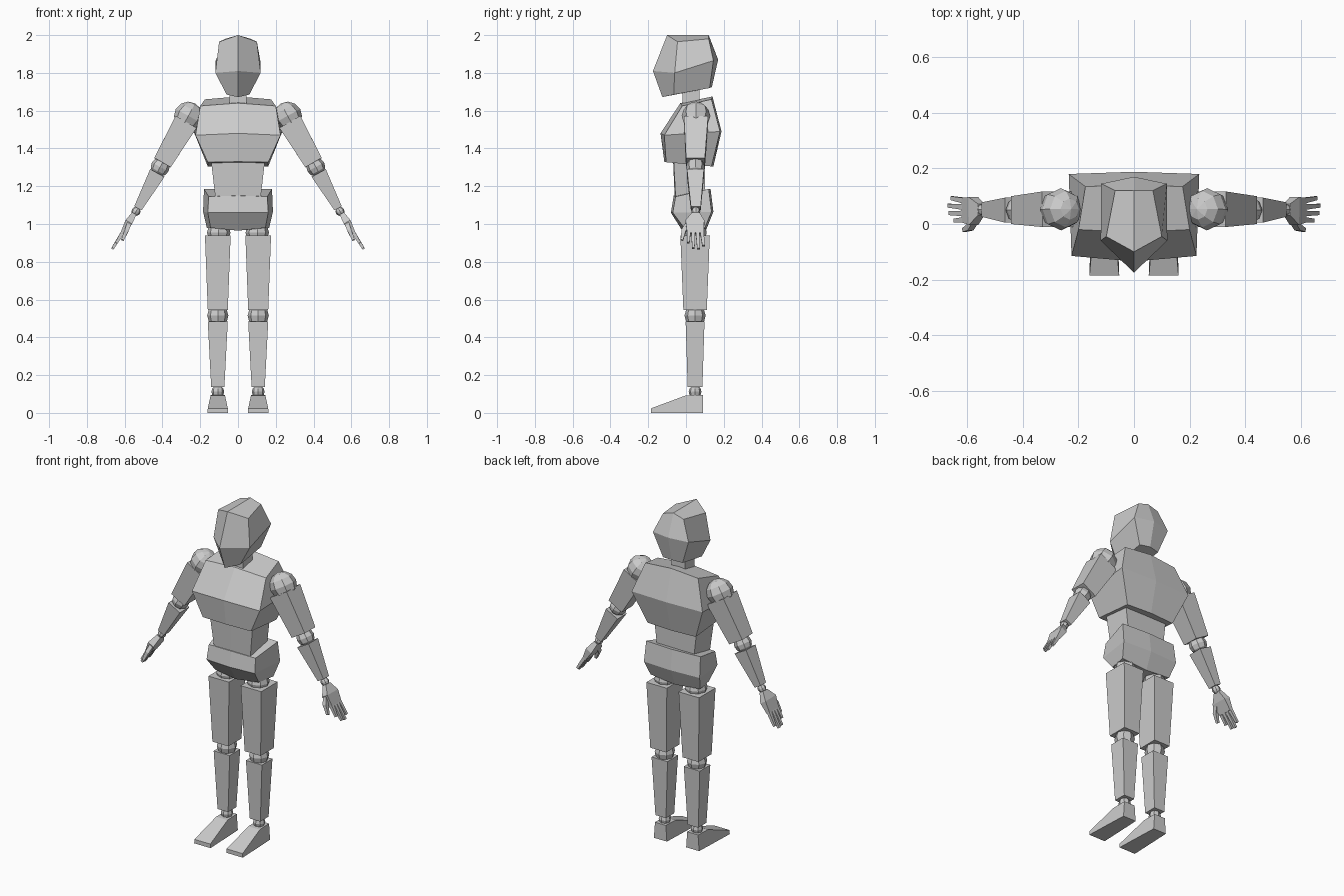
import bpy, bmesh
from mathutils import Vector, Matrix

if "Cube" in bpy.data.objects:
    bpy.data.objects.remove(bpy.data.objects["Cube"])

grey = bpy.data.materials.new("light_grey")
grey.diffuse_color = (0.6, 0.6, 0.6, 1)
grey.use_nodes = True
grey.node_tree.nodes["Principled BSDF"].inputs["Base Color"].default_value = grey.diffuse_color


def finish(name, bm, mirror):
    bmesh.ops.recalc_face_normals(bm, faces=bm.faces)
    me = bpy.data.meshes.new(name)
    bm.to_mesh(me)
    bm.free()
    me.materials.append(grey)
    ob = bpy.data.objects.new(name, me)
    bpy.context.collection.objects.link(ob)
    if mirror:
        ob.modifiers.new("mirror", 'MIRROR').use_mirror_merge = False
    return ob


def loft(name, rings, split=False, mirror=True):
    """Skin closed rings; split caps into two quads for six-sided body rings."""
    bm = bmesh.new()
    vs = [[bm.verts.new(p) for p in r] for r in rings]
    n = len(vs[0])
    for a, b in zip(vs, vs[1:]):
        for i in range(n):
            j = (i + 1) % n
            bm.faces.new((a[i], a[j], b[j], b[i]))
    for r in (vs[0], vs[-1]):
        if split:
            bm.faces.new(r[:4])
            bm.faces.new((r[3], r[4], r[5], r[0]))
        else:
            bm.faces.new(r)
    return finish(name, bm, mirror)


def body(name, halves):
    """Rings given from front centre round one side to back centre."""
    rings = [h + [(-x, y, z) for x, y, z in h[2:0:-1]] for h in halves]
    return loft(name, rings, True, False)


def axes(p, q):
    d = (Vector(q) - Vector(p)).normalized()
    u = Vector((0, 1, 0)).cross(d).normalized()
    return u, d.cross(u), d


def limb(name, *stations):
    """Box section limb; station = (centre, half width, half depth)."""
    u, v, d = axes(stations[0][0], stations[-1][0])
    loft(name, [[Vector(c) + u * (a * i) + v * (b * j)
                 for i, j in ((-1, -1), (1, -1), (1, 1), (-1, 1))]
                for c, a, b in stations])


def joint(name, c, r, toward):
    """Faceted ball whose poles follow the limb."""
    u, v, d = axes(c, toward)
    m = Matrix((u, v, d)).transposed().to_4x4()
    m.translation = Vector(c)
    bm = bmesh.new()
    bmesh.ops.create_uvsphere(bm, u_segments=8, v_segments=6, radius=r, matrix=m)
    finish(name, bm, True)


# Head and neck
body("head", [
    [(0, -.10, 2.0), (.1, -.045, 1.965), (.068, .12, 1.98), (0, .12, 2.0)],
    [(0, -.175, 1.81), (.12, -.06, 1.80), (.118, .145, 1.865), (0, .17, 1.87)],
    [(0, -.125, 1.672), (.06, -.065, 1.685), (.065, .125, 1.72), (0, .137, 1.725)]])
loft("neck", [[(x * .045, .027 + y * .045, z) for x, y in
               ((-1, -1), (1, -1), (1, 1), (-1, 1))] for z in (1.6, 1.75)], False, False)

# Torso
body("chest", [
    [(0, -.03, 1.64), (.2, -.02, 1.625), (.175, .135, 1.66), (0, .14, 1.675)],
    [(0, -.135, 1.48), (.225, -.115, 1.47), (.235, .18, 1.49), (0, .188, 1.49)],
    [(0, -.115, 1.33), (.16, -.105, 1.327), (.16, .135, 1.305), (0, .145, 1.305)]])
body("abdomen", [
    [(0, -.068, 1.33), (.142, -.065, 1.33), (.142, .10, 1.33), (0, .10, 1.33)],
    [(0, -.06, 1.14), (.12, -.055, 1.14), (.12, .10, 1.14), (0, .10, 1.14)]])
body("pelvis", [
    [(0, -.065, 1.15), (.155, -.055, 1.145), (.18, .12, 1.185), (0, .13, 1.185)],
    [(0, -.08, 1.06), (.16, -.07, 1.06), (.185, .135, 1.065), (0, .145, 1.065)],
    [(0, -.02, .965), (.145, -.01, .98), (.165, .10, .98), (0, .105, .965)]])

# Legs
X, Y = -.107, .048
joint("hip_joint", (X + .005, Y, .955), .062, (X, Y, 0))
limb("thigh", ((X, Y, .94), .068, .078), ((X, Y, .545), .053, .062))
joint("knee_joint", (X, Y, .515), .056, (X, Y, 0))
limb("shin", ((X, Y, .485), .053, .05), ((X, Y, .137), .035, .039))
joint("ankle_joint", (X, Y, .112), .034, (X, Y, 0))
loft("foot", [[(X - b, y, 0), (X + b, y, 0), (X + t, y, h), (X - t, y, h)]
              for y, b, t, h in ((-.185, .054, .053, .024), (0, .047, .038, .093),
                                 (.09, .043, .036, .095))])

# Arms
shoulder, elbow, wrist = (-.263, .053, 1.572), (-.412, .05, 1.302), (-.54, .052, 1.067)
joint("shoulder_joint", shoulder, .076, elbow)
limb("upper_arm", ((-.275, .053, 1.54), .064, .064), ((-.4, .05, 1.325), .05, .05))
joint("elbow_joint", elbow, .05, wrist)
limb("forearm", ((-.427, .05, 1.27), .043, .045), ((-.53, .052, 1.083), .022, .026))
joint("wrist_joint", wrist, .024, (-.66, .052, .87))

# Hands
limb("palm", ((-.55, .052, 1.055), .013, .02), ((-.578, .047, 1.01), .02, .05),
     ((-.612, .05, .95), .011, .044))
for i, tip in enumerate((.9, .872, .868, .885)):
    y0, y1 = .015 + i * .023, .012 + i * .027
    x1 = -.612 - (.95 - tip) * .65
    limb("finger_%d" % (i + 1), ((-.608, y0, .96), .01, .01), ((x1, y1, tip), .007, .007))
limb("thumb", ((-.572, .02, 1.015), .012, .014), ((-.59, -.012, .965), .011, .012),
     ((-.612, -.022, .915), .007, .007))
